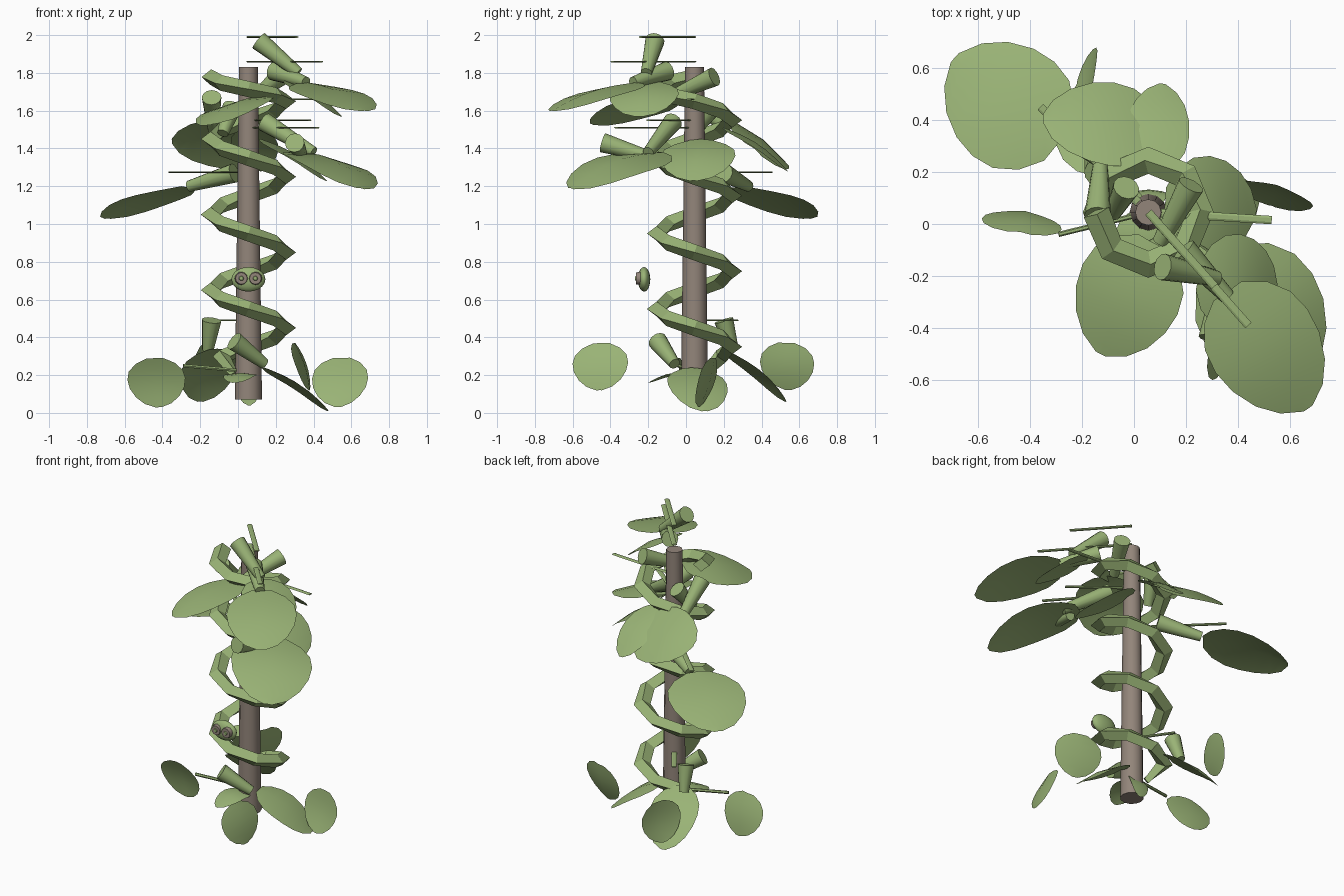
import bpy, bmesh, math
from mathutils import Vector as V

if "Cube" in bpy.data.objects:
    bpy.data.objects.remove(bpy.data.objects["Cube"])


def material(name, rgb):
    m = bpy.data.materials.new(name)
    m.diffuse_color = (*rgb, 1)
    m.use_nodes = True
    m.node_tree.nodes["Principled BSDF"].inputs["Base Color"].default_value = m.diffuse_color
    return m


GREEN = material("leaf_green", (0.32, 0.45, 0.18))
BROWN = material("bark_brown", (0.29, 0.235, 0.195))
CX, CY = 0.055, 0.045          # plant axis


def finish(name, bm, mat, smooth=None):
    bmesh.ops.recalc_face_normals(bm, faces=bm.faces)
    me = bpy.data.meshes.new(name)
    bm.to_mesh(me)
    bm.free()
    me.materials.append(mat)
    ob = bpy.data.objects.new(name, me)
    bpy.context.collection.objects.link(ob)
    if smooth:
        bpy.ops.object.select_all(action='DESELECT')
        ob.select_set(True)
        bpy.context.view_layer.objects.active = ob
        bpy.ops.object.shade_smooth_by_angle(angle=math.radians(smooth))
    return ob


def tube(name, pts, radii, sides, mat, flat=1.0, smooth=None):
    """Sweep a regular section along points; flat squashes it vertically."""
    pts = [V(p) for p in pts]
    bm = bmesh.new()
    rings = []
    for i, p in enumerate(pts):
        t = (pts[min(i + 1, len(pts) - 1)] - pts[max(i - 1, 0)]).normalized()
        s = t.cross(V((0, 0, 1)))
        s = s.normalized() if s.length > 1e-3 else V((1, 0, 0))
        u = s.cross(t)
        ang = [2 * math.pi * k / sides for k in range(sides)]
        rings.append([bm.verts.new(p + radii[i] * (s * math.cos(a) + u * math.sin(a) * flat))
                      for a in ang])
    for a, b in zip(rings, rings[1:]):
        for k in range(sides):
            j = (k + 1) % sides
            bm.faces.new((a[k], a[j], b[j], b[k]))
    bm.faces.new(rings[0])
    bm.faces.new(rings[-1])
    return finish(name, bm, mat, smooth)


PROFILE = [(0, .3), (.1, .68), (.25, .93), (.42, 1), (.6, .94), (.78, .75), (.92, .46), (1, .1)]


def leaf(name, base, tip, width, normal=(0, 0, 1), arch=.03):
    """Thin leaf blade, three columns wide with a raised midrib."""
    base, tip = V(base), V(tip)
    axis = tip - base
    side = axis.cross(V(normal)).normalized()
    n = side.cross(axis).normalized()
    bm = bmesh.new()
    rows = []
    for t, w in PROFILE:
        mid = base + axis * t + n * arch * math.sin(math.pi * t)
        off = side * width * .5 * w
        drop = n * width * .06 * w
        rows.append([bm.verts.new(p) for p in (mid - off - drop, mid, mid + off - drop)])
    for a, b in zip(rows, rows[1:]):
        for k in (0, 1):
            bm.faces.new((a[k], a[k + 1], b[k + 1], b[k]))
    return finish(name, bm, GREEN, 40)


# Trunk
tube("trunk", [(CX, CY, .07), (CX, CY, 1.83)], [.072, .05], 12, BROWN, smooth=40)

# Climbing vine: clockwise helix, eight segments per turn, flatter at the top
vine = [(-.02, .09, .2)]
for i in range(-3, 29):
    a = -i * math.pi / 4
    z = .45 + .05 * min(i, 24) + .032 * max(i - 24, 0)
    vine.append((CX + .2 * math.cos(a), CY + .2 * math.sin(a), z))
tube("vine", vine, [.03] + [.052] * (len(vine) - 1), 4, GREEN, flat=.8)

# Flat horizontal stalks growing out of the axis: end point and height
STALKS = [(.31, -.24, 1.99), (.44, -.39, 1.86), (.53, .015, 1.66), (.38, -.2, 1.55),
          (.42, -.37, 1.51), (-.36, .45, 1.275), (-.1, .27, .49)]
for x, y, z in STALKS:
    tube("stalk", [(CX, CY, z), (x, y, z)], [.016, .016], 6, GREEN, flat=.3)

# Thin stem to one hanging leaf
tube("stem", [(CX, CY, .22), (-.29, -.04, .25)], [.01, .01], 6, GREEN)

# Flared shoots: narrow end, wide rim
SHOOTS = [((-.16, .25, .33), (-.14, .2, .49)),
          ((.14, -.06, .26), (-.02, -.15, .38)),
          ((.32, -.21, 1.8), (.11, -.165, 1.97)),
          ((-.13, .22, 1.5), (-.14, .03, 1.67)),
          ((.1, -.07, 1.68), (.22, .15, 1.78)),
          ((.4, -.2, 1.38), (.14, -.07, 1.54)),
          ((.34, -.2, 1.36), (.3, -.44, 1.43)),
          ((-.26, .33, 1.2), (-.02, .2, 1.27)),
          ((-.08, .04, 1.48), (-.03, .14, 1.62)),
          ((.36, -.28, 1.75), (.19, -.1, 1.81))]
for a, b in SHOOTS:
    tube("shoot", [a, b], [.03, .052], 12, GREEN, smooth=40)

# Large crown leaves
leaf("crown_leaf", (.36, -.26, 1.75), (.67, -.71, 1.6), .43)
leaf("crown_leaf", (.07, -.07, 1.67), (-.13, -.5, 1.53), .42, (-.2, 0, 1))
leaf("crown_leaf", (.35, -.12, 1.38), (.65, -.61, 1.19), .5, (.12, .07, 1), .05)
leaf("crown_leaf", (-.3, .3, 1.2), (-.69, .64, 1.03), .48)
leaf("crown_leaf", (.11, .36, 1.4), (-.35, .41, 1.44), .41, (0, .62, .78))
leaf("crown_leaf", (.07, .2, 1.51), (.11, .54, 1.28), .25, (.1, .6, .8))
leaf("crown_leaf", (.12, .08, 1.45), (.47, .04, 1.23), .4)
leaf("crown_leaf", (.25, -.2, 1.76), (.55, -.25, 1.57), .37)

# Leaves around the foot
leaf("foot_leaf", (.14, .03, .24), (.48, .1, .01), .32)
leaf("foot_leaf", (-.11, .2, .34), (-.2, .53, .06), .31)
leaf("foot_leaf", (.04, .05, .2), (-.02, -.2, .16), .18)
leaf("foot_leaf", (.05, .06, .22), (.06, .13, .04), .14, (0, 1, .3))

# Small hanging leaves
leaf("hanging_leaf", (-.44, -.03, .29), (-.42, .05, .03), .31, (.14, 1, 0), .015)
leaf("hanging_leaf", (.55, .15, .29), (.53, .07, .03), .31, (.3, 1, 0), .015)
leaf("hanging_leaf", (.3, -.45, .37), (.38, -.46, .12), .3, (1, -.2, 0), .015)
leaf("hanging_leaf", (-.16, .53, .37), (-.22, .54, .12), .3, (1, -.3, 0), .015)


# Little face: flattened ball with two ringed eyes
def ball(name, loc, size, mat):
    bm = bmesh.new()
    bmesh.ops.create_uvsphere(bm, u_segments=16, v_segments=10, radius=1)
    for v in bm.verts:
        v.co = V(v.co[i] * size[i] + loc[i] for i in range(3))
    return finish(name, bm, mat, 60)


ball("face", (CX, -.222, .707), (.09, .033, .065), GREEN)
for s in (-1, 1):
    x = CX + s * .037
    tube("eye", [(x, -.24, .712), (x, -.264, .712)], [.036, .031], 12, BROWN, smooth=40)
    tube("pupil", [(x, -.262, .712), (x, -.27, .712)], [.014, .01], 10, GREEN, smooth=40)
